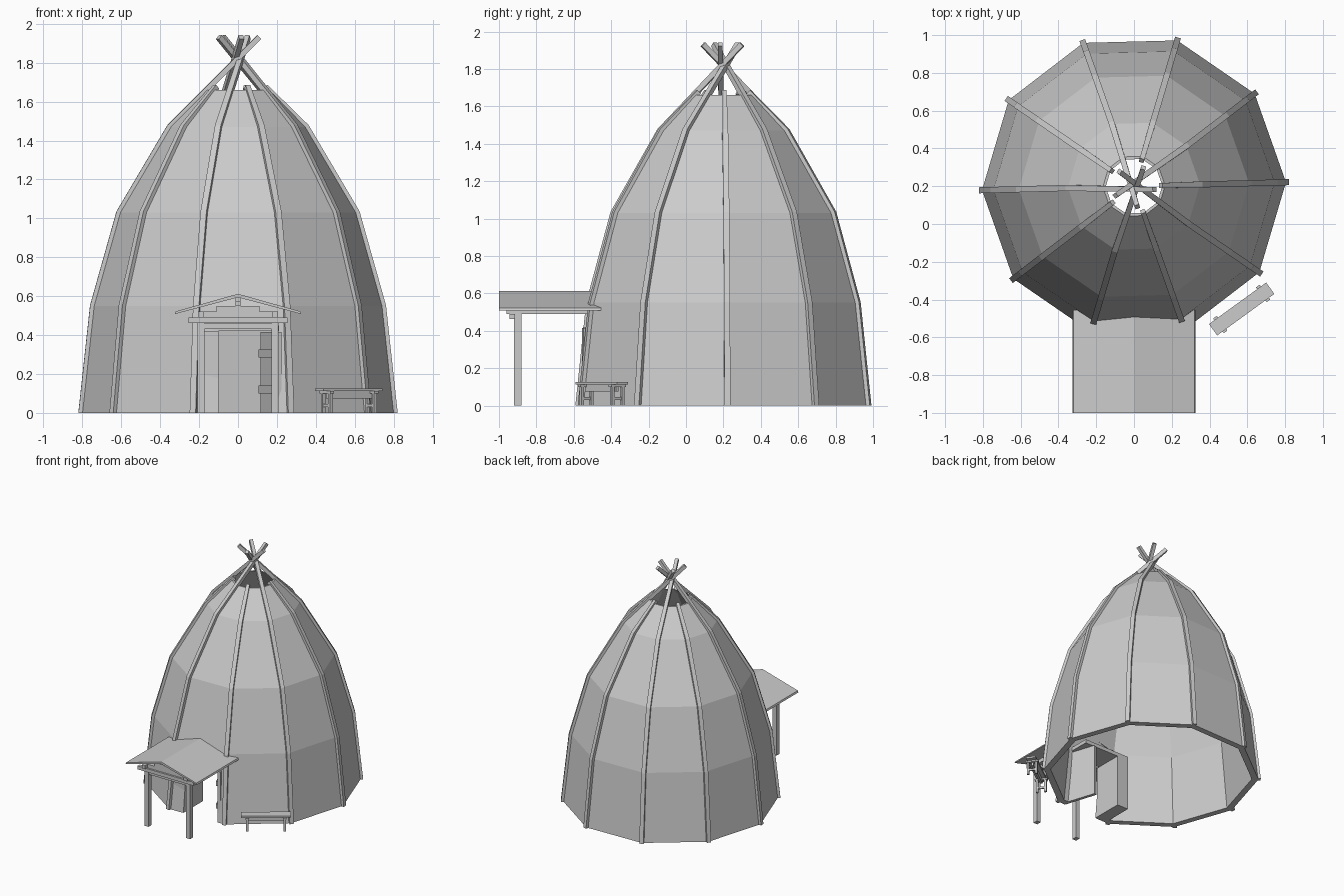
import bpy, bmesh, math
from mathutils import Vector, Matrix

if "Cube" in bpy.data.objects:
    bpy.data.objects.remove(bpy.data.objects["Cube"])

CY = 0.2                     # hut centre in y
N = 10
ROT = math.radians(1.5)
PROFILE = [(0.805, 0.0), (0.745, 0.55), (0.61, 1.03), (0.35, 1.47), (0.165, 1.66)]
INNER = [(0.755, 0.0), (0.70, 0.54), (0.57, 1.01), (0.32, 1.45), (0.15, 1.66)]


def finish(name, bm):
    bmesh.ops.recalc_face_normals(bm, faces=bm.faces)
    me = bpy.data.meshes.new(name)
    bm.to_mesh(me)
    bm.free()
    ob = bpy.data.objects.new(name, me)
    bpy.context.collection.objects.link(ob)
    return ob


def box(name, lo, hi, matrix=Matrix()):
    lo, hi = Vector(lo), Vector(hi)
    bm = bmesh.new()
    bmesh.ops.create_cube(bm, size=1)
    m = Matrix.Translation((lo + hi) / 2) @ Matrix.Diagonal((*(hi - lo), 1))
    bmesh.ops.transform(bm, matrix=matrix @ m, verts=bm.verts)
    return finish(name, bm)


def prism_y(name, pts, y0, y1):
    bm = bmesh.new()
    f = bm.faces.new([bm.verts.new((x, y0, z)) for x, z in pts])
    ext = bmesh.ops.extrude_face_region(bm, geom=[f])['geom']
    bmesh.ops.translate(bm, vec=(0, y1 - y0, 0),
                        verts=[v for v in ext if isinstance(v, bmesh.types.BMVert)])
    return finish(name, bm)


# Ten-sided hut shell with wall thickness
bm = bmesh.new()
loop = PROFILE + INNER[::-1]
rings = [[bm.verts.new((r * math.cos(ROT + math.tau * i / N),
                        CY + r * math.sin(ROT + math.tau * i / N), z))
          for i in range(N)] for r, z in loop]
for a in range(len(rings)):
    A, B = rings[a], rings[(a + 1) % len(rings)]
    for i in range(N):
        j = (i + 1) % N
        bm.faces.new((A[i], A[j], B[j], B[i]))
shell = finish("hut_shell", bm)

# Doorway cut
cutter = box("doorway_cutter", (-0.10, -0.8, -0.1), (0.205, -0.25, 0.42))
cutter.hide_render = True
mod = shell.modifiers.new("doorway", 'BOOLEAN')
mod.operation = 'DIFFERENCE'
mod.solver = 'EXACT'
mod.object = cutter
bpy.context.view_layer.objects.active = shell
shell.select_set(True)
bpy.ops.object.modifier_apply(modifier=mod.name)
bpy.data.objects.remove(cutter)


# Bent ribs on each corner; every second one crosses over the apex
def rib(name, ang, path, w=0.032, inner=0.012, outer=0.016, skew=0.0):
    rad = Vector((math.cos(ang), math.sin(ang), 0))
    tan = Vector((-math.sin(ang), math.cos(ang), 0))
    bm = bmesh.new()
    prev = None
    for k, (r, z) in enumerate(path):
        a, b = path[max(k - 1, 0)], path[min(k + 1, len(path) - 1)]
        d = Vector((b[0] - a[0], b[1] - a[1])).normalized()
        last = k == len(path) - 1
        c = Vector((0, CY, 0)) + tan * (skew if last else 0)
        ww = w * (0.8 if last else 1)
        ring = []
        for t, n in ((-1, -inner), (1, -inner), (1, outer), (-1, outer)):
            rr = r + n * d.y
            zz = z - n * d.x if k else z
            ring.append(bm.verts.new(c + rad * rr + tan * (t * ww / 2) + Vector((0, 0, zz))))
        if prev:
            for i in range(4):
                j = (i + 1) % 4
                bm.faces.new((prev[i], prev[j], ring[j], ring[i]))
        else:
            bm.faces.new(ring)
        prev = ring
    bm.faces.new(prev)
    finish(name, bm)


for i in range(N):
    if i % 2:
        rib(f"long_pole_{i}", ROT + math.tau * i / N, PROFILE[:4] + [(-0.11, 1.93)], skew=0.02)
    else:
        rib(f"short_rib_{i}", ROT + math.tau * i / N, PROFILE[:4] + [(0.14, 1.675)])

# Door frame: deep left jamb and lintel
box("left_jamb", (-0.20, -0.55, 0), (-0.10, -0.31, 0.42))
box("door_lintel", (-0.20, -0.525, 0.42), (0.21, -0.31, 0.45))

# Door swung inward with two battens
door_m = Matrix.Translation((0.2, -0.555, 0)) @ Matrix.Rotation(math.radians(108), 4, 'Z')
box("door", (0, -0.025, 0), (0.27, 0, 0.415), door_m)
for z in (0.10, 0.285):
    box("door_batten", (0.02, 0, z), (0.25, 0.018, z + 0.04), door_m)

# Porch roof, one folded slab
prism_y("porch_roof", [(-0.325, 0.508), (0, 0.594), (0.325, 0.508),
                       (0.32, 0.522), (0, 0.612), (-0.32, 0.522)], -1.0, -0.455)

# Porch posts and beams
for s in (-1, 1):
    box("porch_post", (s * 0.19 - 0.018, -0.92, 0), (s * 0.19 + 0.018, -0.88, 0.49))
    box("porch_side_beam", (s * 0.19 - 0.015, -0.96, 0.49), (s * 0.19 + 0.015, -0.48, 0.52))
box("porch_cross_beam", (-0.255, -0.945, 0.462), (0.255, -0.915, 0.49))
box("porch_tie_beam", (-0.18, -0.915, 0.43), (0.18, -0.885, 0.46))

# Stepped gable blocks
for w, z in ((0.18, 0.49), (0.11, 0.52)):
    box("gable_board", (-w, -0.93, z), (w, -0.90, z + 0.03))
box("king_post", (-0.012, -0.94, 0.55), (0.012, -0.90, 0.597))
box("ridge_beam", (-0.012, -0.97, 0.572), (0.012, -0.47, 0.597))

# Bench beside the hut
bm_ = Matrix.Translation((0.57, -0.45, 0)) @ Matrix.Rotation(math.radians(36), 4, 'Z')
box("bench_seat", (-0.187, -0.037, 0.112), (0.187, 0.037, 0.126), bm_)
for s in (-1, 1):
    x = s * 0.14
    box("bench_crossbar", (x - 0.012, -0.048, 0.10), (x + 0.012, 0.048, 0.113), bm_)
    box("bench_stretcher", (x - 0.006, -0.03, 0.03), (x + 0.006, 0.03, 0.045), bm_)
    for t in (-1, 1):
        y = t * 0.032
        box("bench_leg", (x - 0.009, y - 0.008, 0), (x + 0.009, y + 0.008, 0.10), bm_)
box("bench_rail", (-0.14, -0.008, 0.075), (0.14, 0.008, 0.112), bm_)
